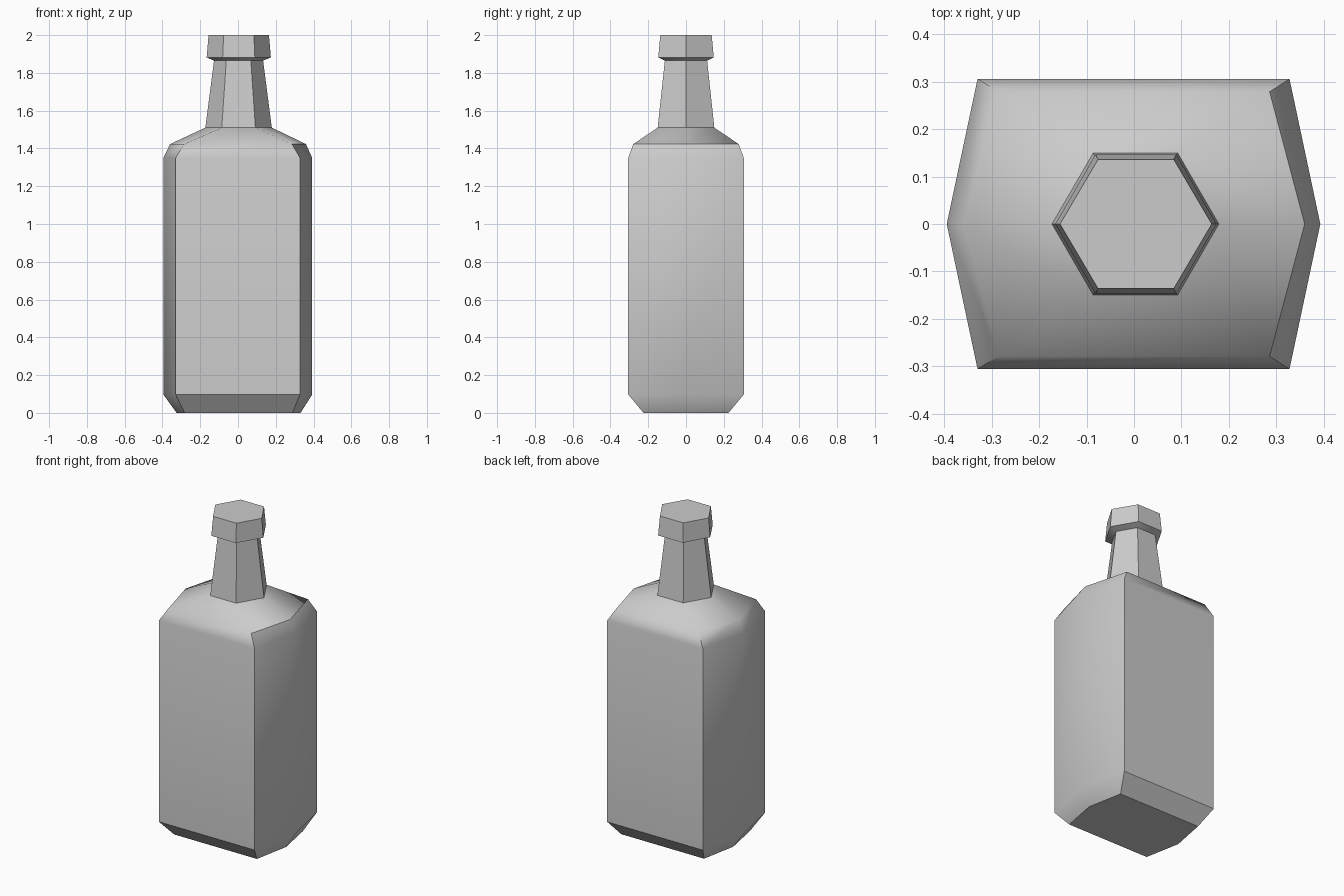
import bpy, bmesh
from math import radians

if "Cube" in bpy.data.objects:
    bpy.data.objects.remove(bpy.data.objects["Cube"])

# Six-sided cross-sections: height, centre x, half width at side points,
# half width at corners, half depth
BODY = [(0.00, 0.003, 0.328, 0.285, 0.225),
        (0.097, -0.001, 0.394, 0.329, 0.306),
        (1.35, -0.001, 0.394, 0.329, 0.306),
        (1.423, 0.0, 0.36, 0.286, 0.279),
        (1.51, 0.003, 0.176, 0.089, 0.15)]
NECK = [BODY[-1],
        (1.865, 0.003, 0.13, 0.065, 0.112)]
LIP = [NECK[-1],
       (1.882, 0.004, 0.17, 0.085, 0.147),
       (2.00, 0.004, 0.16, 0.08, 0.136)]


def loft(bm, sections, cap_bottom=False, cap_top=False):
    rings = []
    for z, cx, a, b, d in sections:
        pts = [(a, 0), (b, d), (-b, d), (-a, 0), (-b, -d), (b, -d)]
        rings.append([bm.verts.new((cx + x, y, z)) for x, y in pts])
    for lo, hi in zip(rings, rings[1:]):
        for i in range(6):
            j = (i + 1) % 6
            bm.faces.new((lo[i], lo[j], hi[j], hi[i]))
    if cap_bottom:
        bm.faces.new(rings[0][::-1])
    if cap_top:
        bm.faces.new(rings[-1])


# Body, neck and lip welded into one continuous bottle
bm = bmesh.new()
loft(bm, BODY, cap_bottom=True)
loft(bm, NECK)
loft(bm, LIP, cap_top=True)
bmesh.ops.remove_doubles(bm, verts=bm.verts[:], dist=0.0005)
mesh = bpy.data.meshes.new("bottle")
bm.to_mesh(mesh)
bm.free()
bottle = bpy.data.objects.new("bottle", mesh)
bpy.context.collection.objects.link(bottle)

# Soft shoulder and side panels, crisp edges elsewhere
bpy.context.view_layer.objects.active = bottle
bottle.select_set(True)
bpy.ops.object.shade_smooth_by_angle(angle=radians(38))
